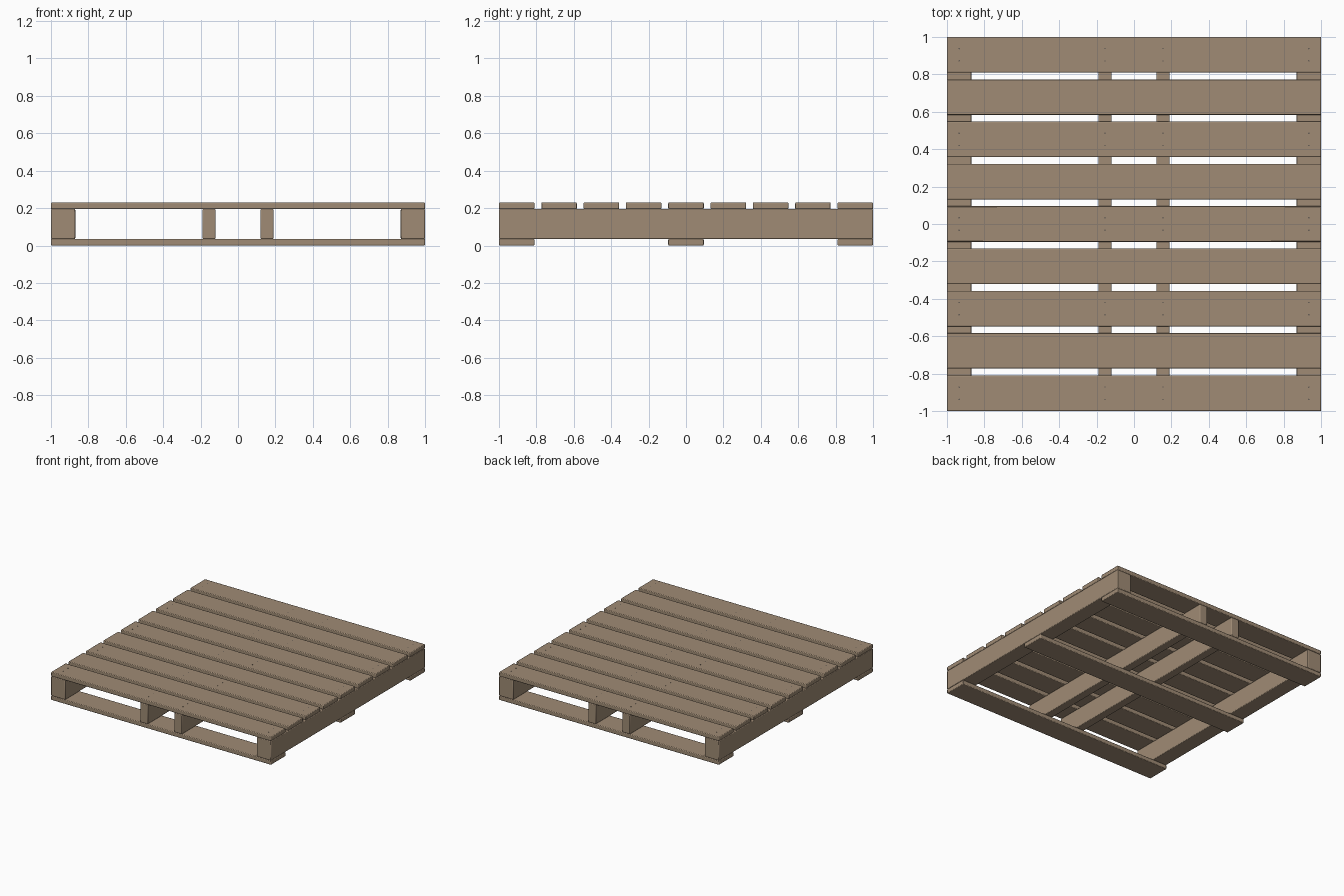
import bpy, bmesh

if "Cube" in bpy.data.objects:
    bpy.data.objects.remove(bpy.data.objects["Cube"])


def material(name, rgb):
    m = bpy.data.materials.new(name)
    m.diffuse_color = (*rgb, 1)
    m.use_nodes = True
    m.node_tree.nodes["Principled BSDF"].inputs["Base Color"].default_value = m.diffuse_color
    return m


wood = material("weathered wood", (0.35, 0.26, 0.178))
steel = material("dark steel", (0.09, 0.08, 0.07))


def plank(name, size, loc, bevel=0.005):
    """Box with slightly eased edges."""
    bpy.ops.mesh.primitive_cube_add(size=1, location=loc)
    o = bpy.context.object
    o.name = name
    o.scale = size
    bpy.ops.object.transform_apply(location=False, rotation=False, scale=True)
    o.data.materials.append(wood)
    b = o.modifiers.new("eased edges", 'BEVEL')
    b.width = bevel
    b.segments = 2
    bpy.ops.object.shade_smooth_by_angle()
    return o


BOARD_W, BOARD_T, STRINGER_H = 0.19, 0.035, 0.16
TOP = 2 * BOARD_T + STRINGER_H
FIRST = -1 + BOARD_W / 2
STEP = -2 * FIRST / 8
board_y = [FIRST + i * STEP for i in range(9)]

# Deck boards across the top
for y in board_y:
    plank("deck_board", (2, BOARD_W, BOARD_T), (0, y, TOP - BOARD_T / 2))

# Bottom boards at the two ends and the middle
for y in board_y[::4]:
    plank("bottom_board", (2, BOARD_W, BOARD_T), (0, y, BOARD_T / 2))

# Stringers running front to back: wide outer pair, narrow inner pair
for side in (-1, 1):
    for name, x, w in (("outer_stringer", 0.935, 0.13), ("inner_stringer", 0.155, 0.07)):
        plank(name, (w, 2, STRINGER_H), (side * x, 0, BOARD_T + STRINGER_H / 2))

# Nail heads, in pairs on every second deck board
for y in board_y[::2]:
    for x in (-0.935, -0.155, 0.155, 0.935):
        for dy in (-0.033, 0.033):
            bpy.ops.mesh.primitive_cylinder_add(vertices=8, radius=0.004, depth=0.004,
                                                location=(x, y + dy, TOP - 0.001))
            nail = bpy.context.object
            nail.name = "nail_head"
            nail.data.materials.append(steel)
